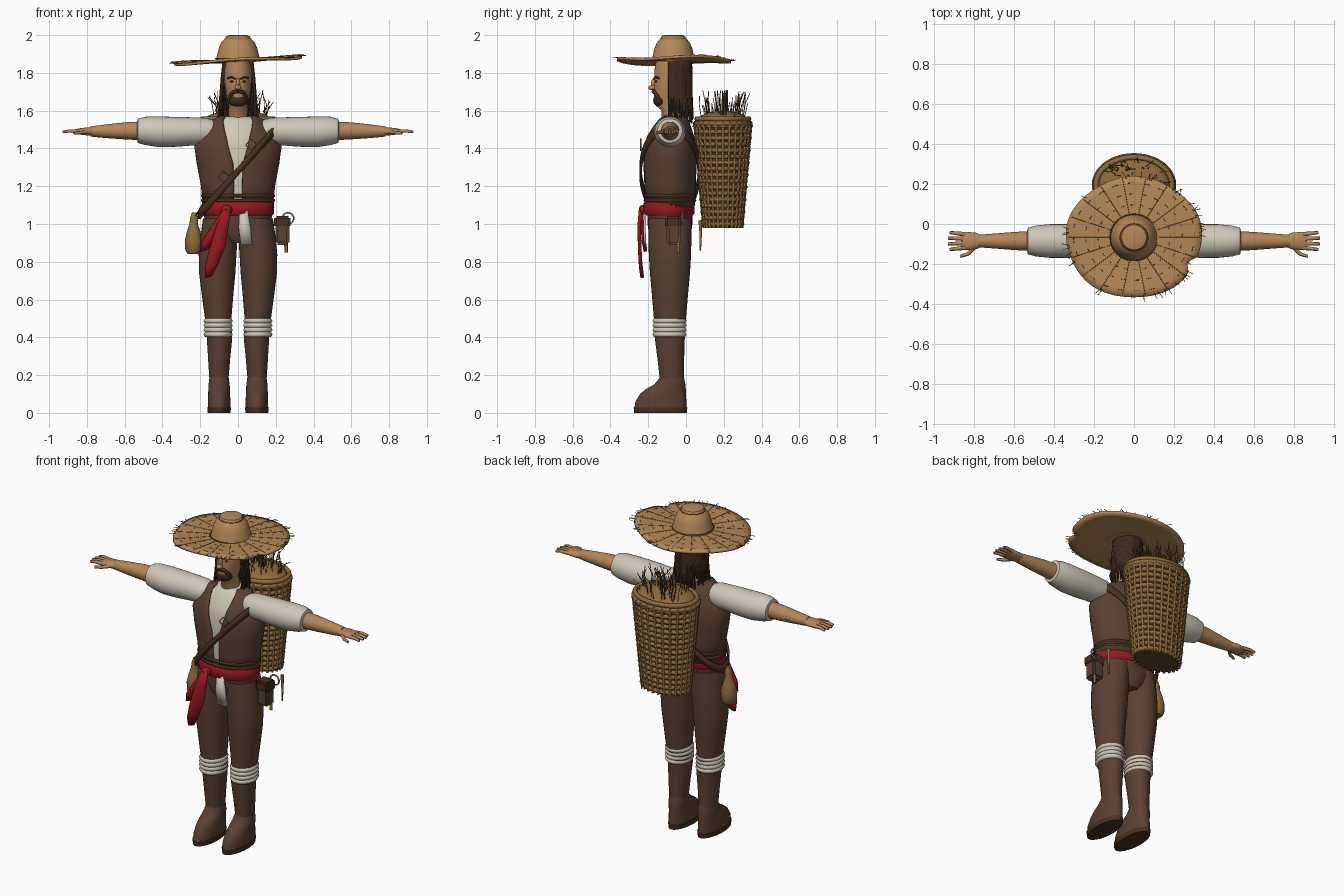
import bpy, bmesh, math, random
from math import sin, cos, pi, tau
from mathutils import Vector

random.seed(4)
if "Cube" in bpy.data.objects:
    bpy.data.objects.remove(bpy.data.objects["Cube"])


def material(name, code):
    channels = [int(code[i:i + 2], 16) / 255 for i in (0, 2, 4)]
    colour = [((c + .055) / 1.055) ** 2.4 for c in channels] + [1]
    m = bpy.data.materials.new(name)
    m.use_nodes = True
    m.diffuse_color = colour
    node = m.node_tree.nodes["Principled BSDF"]
    node.inputs["Base Color"].default_value = colour
    node.inputs["Roughness"].default_value = .8
    return m


SKIN = material("skin", "B5865A")
STRAW = material("hat straw", "B48857")
LEATHER = material("brown leather", "5B4032")
DARK = material("dark leather", "48301F")
CREAM = material("cream cloth", "CFC8B8")
RED = material("red cloth", "98191F")
HAIR = material("dark hair", "3F2A1D")
WICKER = material("wicker", "8F6B3C")
TWIG = material("dark twig", "5E482A")
METAL = material("dull metal", "8A857C")


def finish(name, bm, mat, thickness=0, closed=True):
    if closed:
        bmesh.ops.recalc_face_normals(bm, faces=bm.faces)
    mesh = bpy.data.meshes.new(name)
    bm.to_mesh(mesh)
    bm.free()
    mesh.materials.append(mat)
    mesh.shade_smooth()
    mesh.set_sharp_from_angle(angle=.8)
    ob = bpy.data.objects.new(name, mesh)
    bpy.context.collection.objects.link(ob)
    if thickness:
        mod = ob.modifiers.new("thickness", "SOLIDIFY")
        mod.thickness, mod.offset = thickness, 0
    return ob


def loft(name, rings, mat, axis="z", side=1, gaps=None, n=32):
    """Ellipse rings (position, centre a, centre b, radius a, radius b) skinned along an axis."""
    bm = bmesh.new()
    loops = []
    for k, (t, a, b, ra, rb) in enumerate(rings):
        start = math.asin(min(1, gaps[k] / ra)) if gaps else 0
        count = n + 1 if gaps else n
        loop = []
        for i in range(count):
            ang = start + (tau - 2 * start) * i / n
            u, v = a + ra * sin(ang), b - rb * cos(ang)
            loop.append(bm.verts.new((side * u, v, t) if axis == "z" else (side * t, u, v)))
        loops.append(loop)
    for low, high in zip(loops, loops[1:]):
        for i in range(n):
            j = (i + 1) % len(low)
            bm.faces.new((low[i], low[j], high[j], high[i]))
    if not gaps:
        bm.faces.new(loops[0])
        bm.faces.new(loops[-1])
    return finish(name, bm, mat, .012 if gaps else 0)


def tubes(name, paths, radius, mat, cyclic=False, taper=1):
    curve = bpy.data.curves.new(name, "CURVE")
    curve.dimensions = "3D"
    curve.bevel_depth, curve.bevel_resolution = radius, 1
    curve.use_fill_caps = True
    for path in paths:
        s = curve.splines.new("POLY")
        s.points.add(len(path) - 1)
        for i, p in enumerate(path):
            s.points[i].co = (*p, 1)
            s.points[i].radius = 1 + (taper - 1) * i / (len(path) - 1)
        s.use_cyclic_u, s.use_smooth = cyclic, True
    curve.materials.append(mat)
    ob = bpy.data.objects.new(name, curve)
    bpy.context.collection.objects.link(ob)
    return ob


def ribbon(name, points, mat, across, thickness=.012):
    """Strip through (x, y, z, half width), widened along a direction."""
    bm = bmesh.new()
    rows = [[bm.verts.new(Vector(p[:3]) + Vector(across) * p[3] * s) for s in (-1, 1)] for p in points]
    for a, b in zip(rows, rows[1:]):
        bm.faces.new((a[0], a[1], b[1], b[0]))
    return finish(name, bm, mat, thickness)


def ball(name, centre, size, mat):
    bm = bmesh.new()
    bmesh.ops.create_uvsphere(bm, u_segments=20, v_segments=12, radius=1)
    bmesh.ops.scale(bm, vec=size, verts=bm.verts)
    bmesh.ops.translate(bm, vec=centre, verts=bm.verts)
    return finish(name, bm, mat)


def box(name, centre, size, mat):
    bm = bmesh.new()
    bmesh.ops.create_cube(bm, size=1)
    bmesh.ops.scale(bm, vec=size, verts=bm.verts)
    bmesh.ops.bevel(bm, geom=bm.edges[:], offset=.012, segments=2, affect="EDGES")
    bmesh.ops.translate(bm, vec=centre, verts=bm.verts)
    return finish(name, bm, mat)


def ellipse(cx, cy, z, rx, ry, n=40):
    return [(cx + rx * cos(tau * i / n), cy + ry * sin(tau * i / n), z) for i in range(n)]


MID = -.085  # depth of the body's centre line

# Legs, boots and shin wraps
for side, label in ((1, "left"), (-1, "right")):
    loft(label + "_trouser_leg", [(1.03, .09, MID, .095, .115), (.94, .1, MID, .098, .114), (.84, .108, MID, .1, .112),
         (.74, .11, MID, .096, .106), (.62, .108, MID, .083, .095), (.5, .105, MID, .07, .085), (.42, .1, MID, .067, .08)],
         LEATHER, side=side)
    loft(label + "_boot_shaft", [(.45, .1, MID, .068, .081), (.38, .098, MID, .066, .078), (.28, .1, -.08, .058, .07),
         (.17, .101, -.075, .05, .063)], LEATHER, side=side)
    loft(label + "_boot_foot", [(.025, .1, -.135, .06, .138), (.06, .1, -.133, .06, .135), (.1, .1, -.122, .058, .122),
         (.125, .1, -.107, .057, .106), (.15, .1, -.086, .056, .083), (.18, .1, -.076, .052, .067),
         (.195, .1, -.075, .049, .063)], LEATHER, side=side)
    loft(label + "_boot_sole", [(0, .1, -.135, .06, .139), (.028, .1, -.135, .063, .142)], DARK, side=side)
    tubes(label + "_shin_wrap", [ellipse(side * .105, -.087, .415 + .024 * k, .062, .075) for k in range(4)],
          .0155, CREAM, cyclic=True)

# Hips, shirt and open vest
loft("trouser_hips", [(.9, 0, MID, .06, .09), (.94, 0, MID, .13, .11), (1.0, 0, MID, .178, .119),
                      (1.1, 0, MID, .18, .12)], LEATHER)
body = [(1.09, 0, MID, .183, .125), (1.2, 0, MID, .19, .13), (1.32, 0, MID, .213, .136), (1.41, 0, MID, .226, .133),
        (1.46, 0, MID, .2, .123), (1.51, 0, -.08, .165, .102), (1.55, 0, -.075, .13, .083), (1.57, 0, -.07, .085, .065)]
loft("vest", body, LEATHER, gaps=[.02, .022, .026, .052, .062, .074, .08, .07])
loft("shirt", [(z, x, y, a - .012, b - .012) for z, x, y, a, b in body], CREAM)
tubes("vest_hem", [ellipse(0, MID, z, .187, .13) for z in (1.125, 1.15)], .01, DARK, cyclic=True)

# Arms and hands
for side, label in ((1, "left"), (-1, "right")):
    loft(label + "_sleeve", [(.1, MID, 1.49, .055, .05), (.17, MID, 1.49, .075, .072), (.25, MID, 1.49, .079, .075),
         (.33, MID, 1.488, .084, .079), (.42, MID, 1.488, .084, .081), (.49, MID, 1.493, .077, .075),
         (.53, MID, 1.493, .066, .064), (.535, MID, 1.493, .045, .045)], CREAM, "x", side)
    loft(label + "_forearm", [(.5, MID, 1.493, .05, .05), (.6, MID, 1.493, .045, .045), (.7, MID, 1.491, .037, .036),
         (.78, MID, 1.49, .031, .027)], SKIN, "x", side)
    loft(label + "_palm", [(.755, MID, 1.49, .026, .024), (.79, MID, 1.49, .042, .022), (.83, MID, 1.49, .045, .018),
         (.86, MID, 1.49, .04, .012)], SKIN, "x", side, n=20)
    fingers = [[(side * .84, MID + f * .022, 1.49), (side * .89, MID + f * .026, 1.493),
                (side * (.932 - .008 * abs(f)), MID + f * .028, 1.487)] for f in (-1.5, -.5, .5, 1.5)]
    thumb = [(side * .79, -.11, 1.488), (side * .83, -.15, 1.484), (side * .868, -.162, 1.48)]
    tubes(label + "_fingers", fingers + [thumb], .0115, SKIN, taper=.65)

# Head and face
loft("head_and_neck", [(1.5, 0, -.075, .055, .055), (1.6, 0, -.075, .05, .055), (1.63, 0, -.095, .048, .066),
     (1.67, 0, -.09, .06, .08), (1.75, 0, -.077, .071, .092), (1.82, 0, -.075, .072, .091), (1.88, 0, -.075, .06, .08)], SKIN)
ball("nose_tip", (0, -.178, 1.722), (.017, .022, .014), SKIN)
ball("nose_bridge", (0, -.168, 1.742), (.011, .018, .03), SKIN)
ball("beard", (0, -.132, 1.655), (.052, .042, .038), HAIR)
for side, label in ((1, "left"), (-1, "right")):
    ball(label + "_eye", (side * .03, -.158, 1.755), (.012, .006, .006), HAIR)
    tubes(label + "_eyebrow", [[(side * .012, -.171, 1.768), (side * .035, -.163, 1.778), (side * .054, -.143, 1.772)]], .005, HAIR)
    tubes(label + "_moustache", [[(0, -.173, 1.703), (side * .025, -.168, 1.699), (side * .043, -.15, 1.675),
                                  (side * .045, -.138, 1.645)]], .011, HAIR)

# Long hair in strands around the sides and back
loft("hair_mass", [(1.63, 0, -.025, .062, .04), (1.7, 0, -.035, .073, .057), (1.8, 0, -.045, .08, .068),
     (1.87, 0, -.055, .075, .07)], HAIR)
strands = []
for i in range(58):
    a = 1.25 + (tau - 2.5) * i / 57
    tip = random.uniform(1.53, 1.6)
    grow = random.uniform(1.15, 1.42)
    strands.append([(.078 * w * sin(a), -.06 - .088 * d * cos(a), z) for w, d, z in
                    ((.95, .95, 1.86), (1.08, 1, 1.78), (1.2, 1.02, 1.68), (grow, 1.08, tip))])
tubes("hair_strands", strands, .0095, HAIR, taper=.5)

# Wide hat: woven brim, crown, seams and frayed edge
HAT = -.067


def brim(a, f):
    edge = 1 - .1 * math.exp(-((a - 5.8) / .1) ** 2) + .012 * sin(5 * a)
    r = .09 + f * (edge - .09 / .32) * .32
    x, y = r * 1.06 * cos(a), r * .945 * sin(a)
    return x, HAT + y, 1.866 + .052 * x + .007 * f * sin(3 * a)


bm = bmesh.new()
grid = [[bm.verts.new(brim(tau * i / 72, f / 6)) for i in range(72)] for f in range(7)]
for inner, outer in zip(grid, grid[1:]):
    for i in range(72):
        j = (i + 1) % 72
        bm.faces.new((inner[i], outer[i], outer[j], inner[j]))
finish("hat_brim", bm, STRAW, .014)
loft("hat_crown", [(1.86, 0, HAT, .122, .118), (1.885, 0, HAT, .113, .11), (1.93, 0, HAT, .102, .1), (1.958, 0, HAT, .09, .088),
     (1.977, 0, HAT, .074, .073), (1.983, 0, HAT, .066, .066), (1.995, 0, HAT, .062, .062), (2, 0, HAT, .045, .045)], STRAW)
tubes("crown_seams", [ellipse(0, HAT, 1.876, .119, .116), ellipse(0, HAT, 1.98, .069, .068)], .003, TWIG, cyclic=True)


def on_brim(a, f):
    x, y, z = brim(a % tau, f)
    return x, y, z + .007


seams = [[on_brim(tau * k / 18, .12 + .14 * s) for s in range(7)] for k in range(18)]
for f in (.35, .6, .85):
    for k in range(24):
        seams.append([on_brim(tau * k / 24 + .05 * s, f) for s in range(3)])
for k in range(44):
    a = random.uniform(0, tau)
    seams.append([on_brim(a, .95), on_brim(a + random.uniform(-.05, .05), random.uniform(1.03, 1.12))])
tubes("hat_seams", seams, .0015, TWIG)

# Woven basket on the back
BACK = .195


def basket_radius(z):
    t = (z - .98) / .57
    return .14 + .052 * t, .092 + .05 * t


loft("basket_body", [(z, 0, BACK, *basket_radius(z)) for z in (.98, 1.2, 1.4, 1.55)], TWIG, n=40)
rows = []
for k in range(17):
    z = 1.0 + .0325 * k
    rx, ry = basket_radius(z)
    row = []
    for i in range(72):
        bulge = .003 + .005 * cos(pi * (i / 1.5 + k))
        a = tau * i / 72
        row.append((((rx + bulge) * cos(a)), BACK + (ry + bulge) * sin(a), z))
    rows.append(row)
tubes("basket_weave", rows, .0135, WICKER, cyclic=True)
stakes = []
for k in range(26):
    a = tau * k / 26
    stakes.append([((basket_radius(z)[0] + .01) * cos(a), BACK + (basket_radius(z)[1] + .01) * sin(a), z) for z in (.98, 1.54)])
tubes("basket_stakes", stakes, .008, WICKER)
tubes("basket_rim", [ellipse(0, BACK, z, r, r - .052) for z, r in ((1.532, .197), (1.556, .19))], .014, WICKER, cyclic=True)
ball("basket_filling", (0, BACK, 1.55), (.18, .13, .05), WICKER)
stalks = []
for k in range(85):
    a, r = random.uniform(0, tau), random.uniform(.1, .9)
    x, y = .18 * r * cos(a), .13 * r * sin(a)
    lean, rise = random.uniform(1.05, 1.35), random.uniform(.06, .15)
    stalks.append([(x, BACK + y, 1.56), (x * 1.05 + random.uniform(-.015, .015), BACK + y * 1.1, 1.56 + rise * .6),
                   (x * lean + random.uniform(-.03, .03), BACK + y * lean, 1.56 + rise)])
tubes("basket_stalks", stalks, .002, TWIG)

# Sash with knot and tails, and the shirt tail below it
loft("sash", [(1.045, 0, -.09, .182, .125), (1.055, 0, -.09, .19, .134), (1.085, 0, -.09, .192, .136),
              (1.11, 0, -.09, .19, .134), (1.12, 0, -.09, .182, .125)], RED)
ball("sash_knot", (-.06, -.228, 1.075), (.03, .022, .026), RED)
ribbon("sash_long_tail", [(-.06, -.24, 1.08, .022), (-.085, -.248, .98, .036), (-.11, -.245, .87, .045),
                          (-.14, -.24, .78, .036), (-.155, -.232, .72, .018)], RED, (1, 0, .3), .018)
ribbon("sash_short_tail", [(-.06, -.238, 1.08, .02), (-.11, -.232, 1.0, .028), (-.155, -.225, .92, .036),
                           (-.18, -.215, .86, .022)], RED, (1, 0, .3), .018)
ribbon("shirt_tail", [(.03, -.215, 1.07, .022), (.035, -.22, .98, .032), (.045, -.217, .89, .03)], CREAM, (1, 0, 0))

# Diagonal strap and buckles
loop = [tau * i / 48 for i in range(49)]
ribbon("chest_strap", [(.205 * cos(a), MID + .156 * sin(a), 1.28 + .23 * cos(a), .024) for a in loop], DARK, (0, 0, 1))
for x, z in ((.07, 1.42), (-.075, 1.25)):
    frame = [(x + .03 * cos(a), -.24, z + .03 * sin(a)) for a in (.1, .1 + pi / 2, .1 + pi, .1 + pi * 1.5)]
    tubes("strap_buckle", [frame], .004, METAL, cyclic=True)

# Items hanging from the belt
loft("gourd", [(.84, -.235, MID, .03, .03), (.86, -.235, MID, .044, .044), (.91, -.235, MID, .047, .047), (.96, -.235, MID, .036, .036),
     (1.0, -.235, MID, .022, .022), (1.03, -.232, MID, .022, .022), (1.06, -.23, MID, .014, .014)], WICKER, n=20)
tubes("gourd_cord", [[(-.232, MID, 1.03), (-.19, -.14, 1.1)]], .004, DARK)
box("belt_pouch", (.235, -.065, .955), (.075, .075, .13), LEATHER)
box("pouch_flap", (.235, -.068, 1.01), (.088, .084, .065), DARK)
ring = [(.265 + .03 * cos(tau * i / 20), -.02, 1.03 + .03 * sin(tau * i / 20)) for i in range(20)]
tubes("belt_ring", [ring], .005, METAL, cyclic=True)
tubes("belt_knife", [[(.255, -.04, .93), (.255, -.04, .85)]], .009, WICKER)
tubes("wooden_peg", [[(.25, .075, 1.02), (.25, .078, .95), (.25, .076, .86)]], .011, WICKER, taper=.4)
